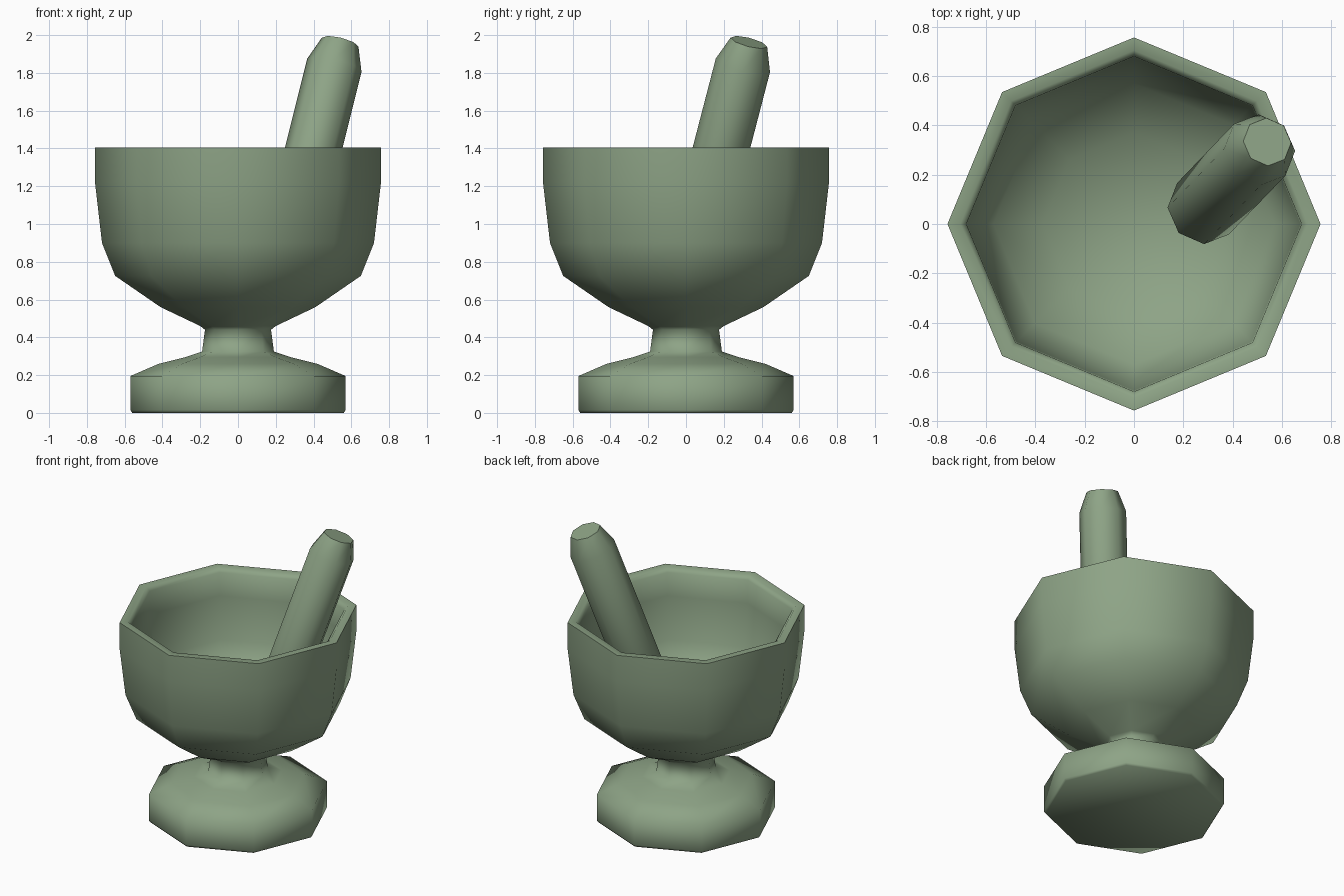
import bpy, bmesh, math
from mathutils import Vector

if "Cube" in bpy.data.objects:
    bpy.data.objects.remove(bpy.data.objects["Cube"])

SIDES = 8
mat = bpy.data.materials.new("sage_green")
mat.diffuse_color = (0.27, 0.37, 0.24, 1)
mat.use_nodes = True
mat.node_tree.nodes["Principled BSDF"].inputs["Base Color"].default_value = mat.diffuse_color


def lathe(name, profile, closed_ends=True):
    """Revolve (radius, height) points into an eight-sided solid."""
    bm = bmesh.new()
    rings = []
    for r, z in profile:
        rings.append([bm.verts.new((r * math.cos(math.tau * i / SIDES),
                                    r * math.sin(math.tau * i / SIDES), z))
                      for i in range(SIDES)])
    for a, b in zip(rings, rings[1:]):
        for i in range(SIDES):
            j = (i + 1) % SIDES
            bm.faces.new((a[i], a[j], b[j], b[i]))
    bm.faces.new(rings[0][::-1])
    bm.faces.new(rings[-1])
    bmesh.ops.recalc_face_normals(bm, faces=bm.faces)
    mesh = bpy.data.meshes.new(name)
    bm.to_mesh(mesh)
    bm.free()
    mesh.materials.append(mat)
    obj = bpy.data.objects.new(name, mesh)
    bpy.context.collection.objects.link(obj)
    bpy.ops.object.select_all(action='DESELECT')
    obj.select_set(True)
    bpy.context.view_layer.objects.active = obj
    bpy.ops.object.shade_smooth_by_angle(angle=math.radians(66))
    return obj


# Mortar: foot, neck, bowl outside, rim, bowl inside
lathe("mortar", [
    (0.56, 0.0), (0.57, 0.015), (0.57, 0.195), (0.42, 0.26), (0.28, 0.295),
    (0.19, 0.325), (0.175, 0.44), (0.20, 0.46), (0.41, 0.56), (0.65, 0.725),
    (0.72, 0.90), (0.757, 1.22), (0.757, 1.405),
    (0.705, 1.405), (0.68, 1.38), (0.675, 1.22), (0.64, 0.93),
    (0.57, 0.79), (0.37, 0.66), (0.15, 0.59)])

# Pestle leaning towards the back right, modelled along its own axis
axis = Vector((0.25, 0.26, 1.0))
stretch = axis.length
low = Vector((0.28, 0.062, 0.92))
length = (1.84 - 0.92) * stretch
pestle = lathe("pestle", [
    (0.09, -0.15), (0.148, 0.0), (0.148, length), (0.10, length + 0.13)])
pestle.rotation_mode = 'QUATERNION'
pestle.rotation_quaternion = Vector((0, 0, 1)).rotation_difference(axis)
pestle.location = low
